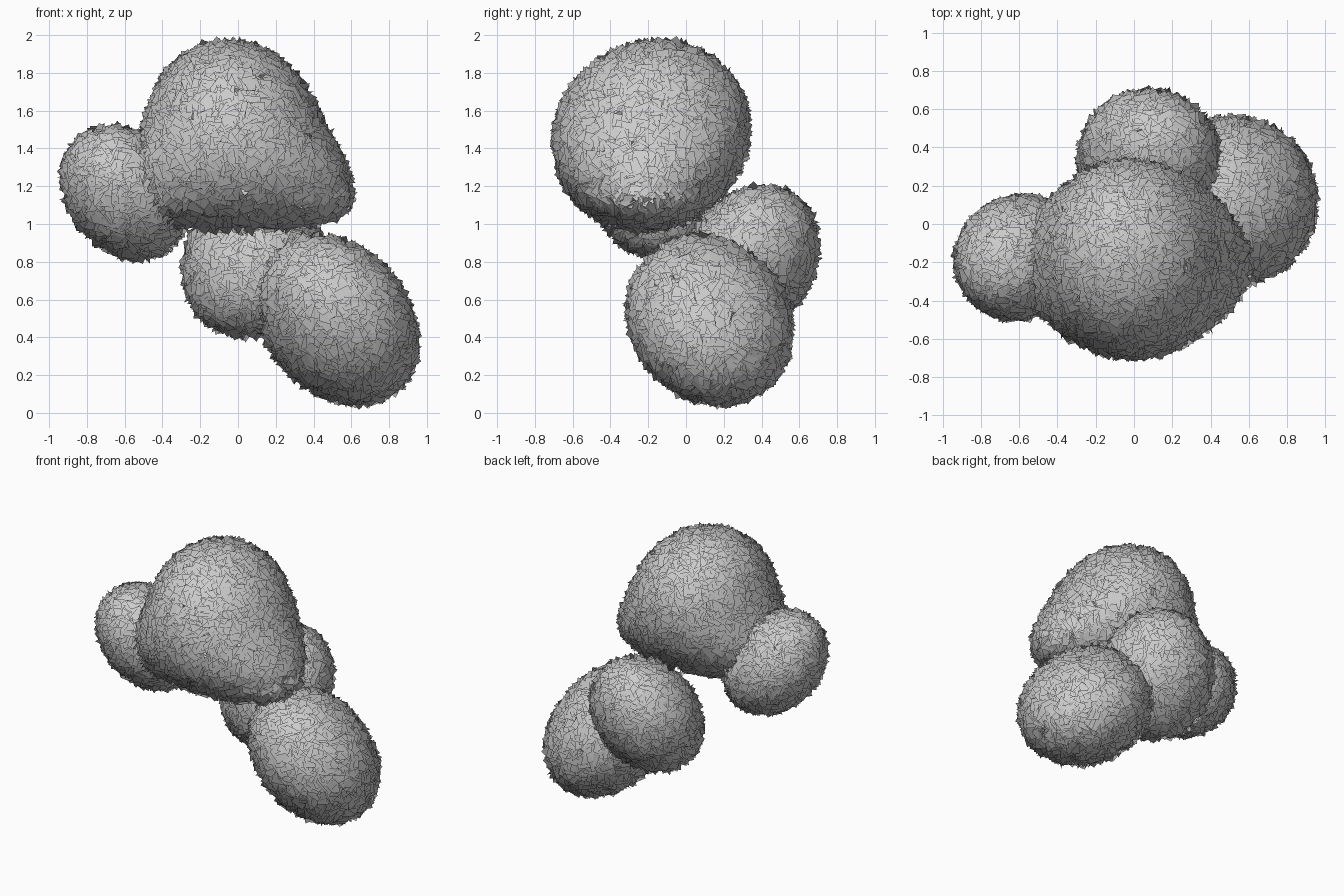
import bpy, math, random
from mathutils import Vector, Matrix, Euler

if "Cube" in bpy.data.objects:
    bpy.data.objects.remove(bpy.data.objects["Cube"])

random.seed(7)


def ball(p):
    return p.copy()


def dome(p):
    """Round from the side, widening to a broad base from the front."""
    w = p.z
    f = 1 + 0.58 * max(0, 0.45 - w) ** 2 + max(0, -0.6 - w)
    return Vector((p.x * f - 0.08 * (w + 0.5), p.y + 0.08 * w, w))


def leaf_clump(name, center, semi, rot, count, size, shape=ball):
    """Shell of randomly turned square leaf cards, shaded like the rounded form."""
    basis = Euler([math.radians(a) for a in rot]).to_matrix()
    verts, faces, normals = [], [], []

    def surface(d):
        q = shape(d.normalized())
        return Vector(center) + basis @ Vector([q[k] * semi[k] for k in range(3)])

    golden = math.pi * (3 - math.sqrt(5))
    for i in range(count):
        # evenly spread directions with some jitter
        z = 1 - 2 * (i + 0.5) / count
        r = math.sqrt(1 - z * z)
        d = Vector((r * math.cos(i * golden), r * math.sin(i * golden), z))
        d = (d + Vector([random.uniform(-0.04, 0.04) for _ in range(3)])).normalized()
        p = surface(d)
        # outward direction of the rounded form
        t = d.orthogonal().normalized()
        b = d.cross(t)
        out = (surface(d + t * 0.02) - p).cross(surface(d + b * 0.02) - p).normalized()
        # freely turned card, front side outward
        n = Vector([random.gauss(0, 1) for _ in range(3)]).normalized()
        if n.dot(out) < 0:
            n = -n
        n = (n + 0.2 * out).normalized()
        u = Matrix.Rotation(random.uniform(0, math.tau), 3, n) @ n.orthogonal().normalized()
        v = n.cross(u)
        h = size * random.uniform(0.45, 0.55)
        k = len(verts)
        verts += [p - u * h - v * h, p + u * h - v * h, p + u * h + v * h, p - u * h + v * h]
        faces.append((k, k + 1, k + 2, k + 3))
        normals += [out] * 4
    mesh = bpy.data.meshes.new(name)
    mesh.from_pydata(verts, [], faces)
    mesh.shade_smooth()
    mesh.normals_split_custom_set_from_vertices(normals)
    obj = bpy.data.objects.new(name, mesh)
    bpy.context.collection.objects.link(obj)
    return obj


# large crown
leaf_clump("crown_foliage", (0.0, -0.185, 1.465), (0.43, 0.485, 0.475), (0, 0, 0), 2600, 0.085, dome)
# small clump on the left
leaf_clump("left_foliage", (-0.60, -0.175, 1.165), (0.27, 0.29, 0.36), (0, -40, 30), 1300, 0.08)
# clump at the back, below the crown
leaf_clump("back_foliage", (0.08, 0.335, 0.80), (0.34, 0.30, 0.40), (-35, 0, -28), 1500, 0.085)
# low clump on the right
leaf_clump("lower_right_foliage", (0.525, 0.125, 0.49), (0.335, 0.405, 0.465), (0, -40, 28), 1700, 0.09)
